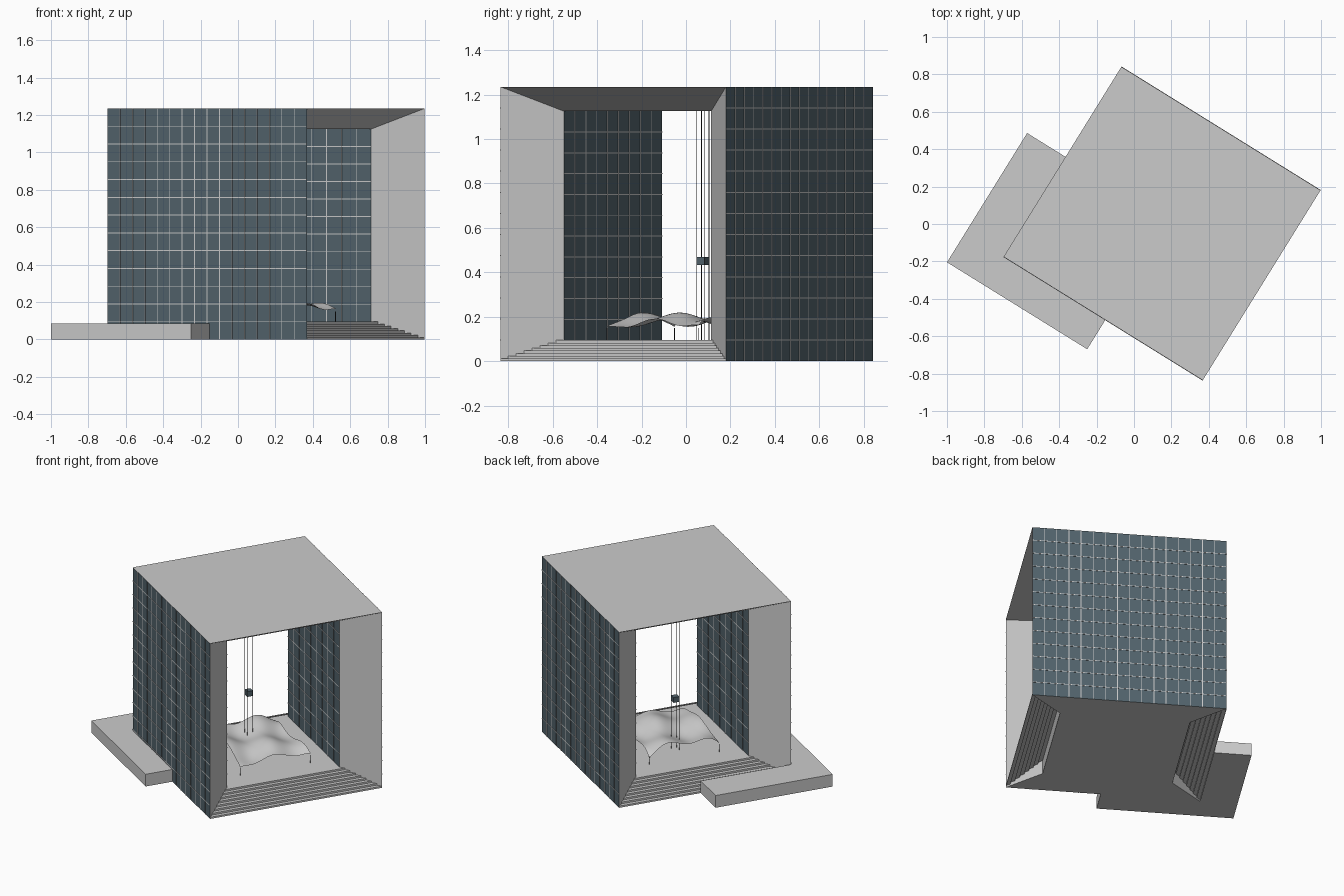
import bpy, bmesh, math
from mathutils import Matrix, Vector

if "Cube" in bpy.data.objects:
    bpy.data.objects.remove(bpy.data.objects["Cube"])

# Everything is laid out in the pavilion's own axes, then turned into place
PLACE = Matrix.Translation((0.15, 0.0025, 0)) @ Matrix.Rotation(math.radians(-31.8), 4, 'Z')
U, V, H = 0.6265, 0.5975, 1.235            # outer half length, half width, height
IU, IV, Z0, Z1 = 0.419, 0.39, 0.095, 1.125  # inner room


def finish(name, bm, mat=None, smooth=False, fix=True):
    if fix:
        bmesh.ops.recalc_face_normals(bm, faces=bm.faces)
    me = bpy.data.meshes.new(name)
    bm.to_mesh(me)
    bm.free()
    me.transform(PLACE)
    if mat:
        me.materials.append(mat)
    for p in me.polygons:
        p.use_smooth = smooth
    ob = bpy.data.objects.new(name, me)
    bpy.context.collection.objects.link(ob)
    return ob


def face(bm, *pts):
    return bm.faces.new([bm.verts.new(p) for p in pts])


def box(bm, lo, hi):
    size = [b - a for a, b in zip(lo, hi)]
    mid = [(a + b) / 2 for a, b in zip(lo, hi)]
    bmesh.ops.create_cube(bm, size=1, matrix=Matrix.Translation(mid) @ Matrix.Diagonal((*size, 1)))


def material(name, col):
    m = bpy.data.materials.new(name)
    m.diffuse_color = (*col, 1)
    m.use_nodes = True
    m.node_tree.nodes["Principled BSDF"].inputs["Base Color"].default_value = m.diffuse_color
    return m


glass = material("blue_grey_glass", (0.085, 0.125, 0.15))
dark = material("dark_line", (0.03, 0.03, 0.03))

# Concrete shell: roof, room floor and ceiling, splayed reveals at both ends
bm = bmesh.new()
face(bm, (-U, -V, H), (U, -V, H), (U, V, H), (-U, V, H))
face(bm, (-IU, -IV, Z0), (IU, -IV, Z0), (IU, IV, Z0), (-IU, IV, Z0))
face(bm, (-IU, IV, Z1), (IU, IV, Z1), (IU, -IV, Z1), (-IU, -IV, Z1))
# underside, notched below each flight of steps
face(bm, (-U, V, 0), (U, V, 0), (IU, IV, 0), (IU, -IV, 0),
     (U, -V, 0), (-U, -V, 0), (-IU, -IV, 0), (-IU, IV, 0))
for s in (-1, 1):
    face(bm, (s*U, -V, H), (s*U, V, H), (s*IU, IV, Z1), (s*IU, -IV, Z1))
    face(bm, (s*IU, -IV, 0), (s*IU, IV, 0), (s*IU, IV, Z0), (s*IU, -IV, Z0))
    for t in (-1, 1):
        face(bm, (s*U, t*V, 0), (s*U, t*V, H), (s*IU, t*IV, Z1), (s*IU, t*IV, 0))
centre = Vector((0, 0, H / 2))
bmesh.ops.remove_doubles(bm, verts=bm.verts, dist=1e-4)
finish("concrete_shell", bm)

# Shallow steps rising inward at each end
N = 8
for s, label in ((-1, "back"), (1, "front")):
    bm = bmesh.new()
    for i in range(N):
        a, b = i / N, (i + 1) / N
        ua, ub = s*(U + (IU - U)*a), s*(U + (IU - U)*b)
        va, vb = V + (IV - V)*a, V + (IV - V)*b
        za, zb = Z0*a, Z0*b
        face(bm, (ua, -va, za), (ua, va, za), (ua, va, zb), (ua, -va, zb))
        face(bm, (ua, -va, zb), (ua, va, zb), (ub, vb, zb), (ub, -vb, zb))
    bmesh.ops.remove_doubles(bm, verts=bm.verts, dist=1e-4)
    bmesh.ops.recalc_face_normals(bm, faces=bm.faces)
    if sum(f.normal.z for f in bm.faces) < 0:
        bmesh.ops.reverse_faces(bm, faces=bm.faces)
    finish(label + "_steps", bm, fix=False)


# Glazed walls with thin grid bars, outside and inside
def glazed(name, v, out, hu, z0, z1, cols, rows):
    bm = bmesh.new()
    f = face(bm, (-hu, v, z0), (hu, v, z0), (hu, v, z1), (-hu, v, z1))
    f.normal_update()
    if f.normal.y * out < 0:
        f.normal_flip()
    finish(name + "_glass", bm, glass, fix=False)
    bm = bmesh.new()
    w = 0.0022
    y0, y1 = sorted((v, v + out * 0.002))
    for i in range(1, cols):
        u = -hu + 2 * hu * i / cols
        box(bm, (u - w, y0, z0), (u + w, y1, z1))
    for j in range(1, rows):
        z = z0 + (z1 - z0) * j / rows
        box(bm, (-hu, y0, z - w), (hu, y1, z + w))
    finish(name + "_grid", bm)


for t, label in ((-1, "left"), (1, "right")):
    glazed(label + "_outer_wall", t * V, t, U, 0, H, 16, 13)
    glazed(label + "_inner_wall", t * IV, -t, IU, Z0, Z1, 9, 11)

# L-shaped plinth wrapping one corner
bm = bmesh.new()
f = face(bm, (-0.868, -0.782, 0), (0.014, -0.782, 0), (0.014, -V, 0),
         (-U, -V, 0), (-U, 0.031, 0), (-0.868, 0.031, 0))
g = bmesh.ops.extrude_face_region(bm, geom=[f], use_keep_orig=True)
bmesh.ops.translate(bm, vec=(0, 0, 0.086), verts=[e for e in g["geom"] if isinstance(e, bmesh.types.BMVert)])
finish("plinth", bm)

# Billowing cloth held above the floor
CU, CV = 0.29, 0.245
bm = bmesh.new()
bmesh.ops.create_grid(bm, x_segments=28, y_segments=28, size=1)
for p in bm.verts:
    a, b = p.co.x, p.co.y
    z = 0.187 + 0.018 * math.sin(5.2 * b + 1.2 * a + 0.4) + 0.014 * math.sin(4.5 * a - 1.5 * b)
    z -= 0.035 * (a * b) ** 4
    p.co = (CU * a * (1 - 0.06 * (1 - b * b)), CV * b * (1 - 0.06 * (1 - a * a)), z)
finish("cloth", bm, smooth=True, fix=False)


def rod(bm, u, v, z0, z1, r):
    bmesh.ops.create_cone(bm, cap_ends=True, segments=8, radius1=r, radius2=r, depth=z1 - z0,
                          matrix=Matrix.Translation((u, v, (z0 + z1) / 2)))


# Thin posts at the cloth corners
bm = bmesh.new()
for a in (-1, 1):
    for b in (-1, 1):
        rod(bm, a * CU * 0.99, b * CV * 0.99, Z0, 0.15, 0.002)
finish("cloth_posts", bm, dark)

# Small cube riding on four vertical cables
CX, R = -0.14, 0.02
bm = bmesh.new()
box(bm, (CX - R, -R, 0.433), (CX + R, R, 0.47))
finish("suspended_cube", bm, glass)
bm = bmesh.new()
for a in (-1, 1):
    for b in (-1, 1):
        rod(bm, CX + a * R, b * R, Z0, Z1, 0.0015)
finish("cables", bm, dark)
